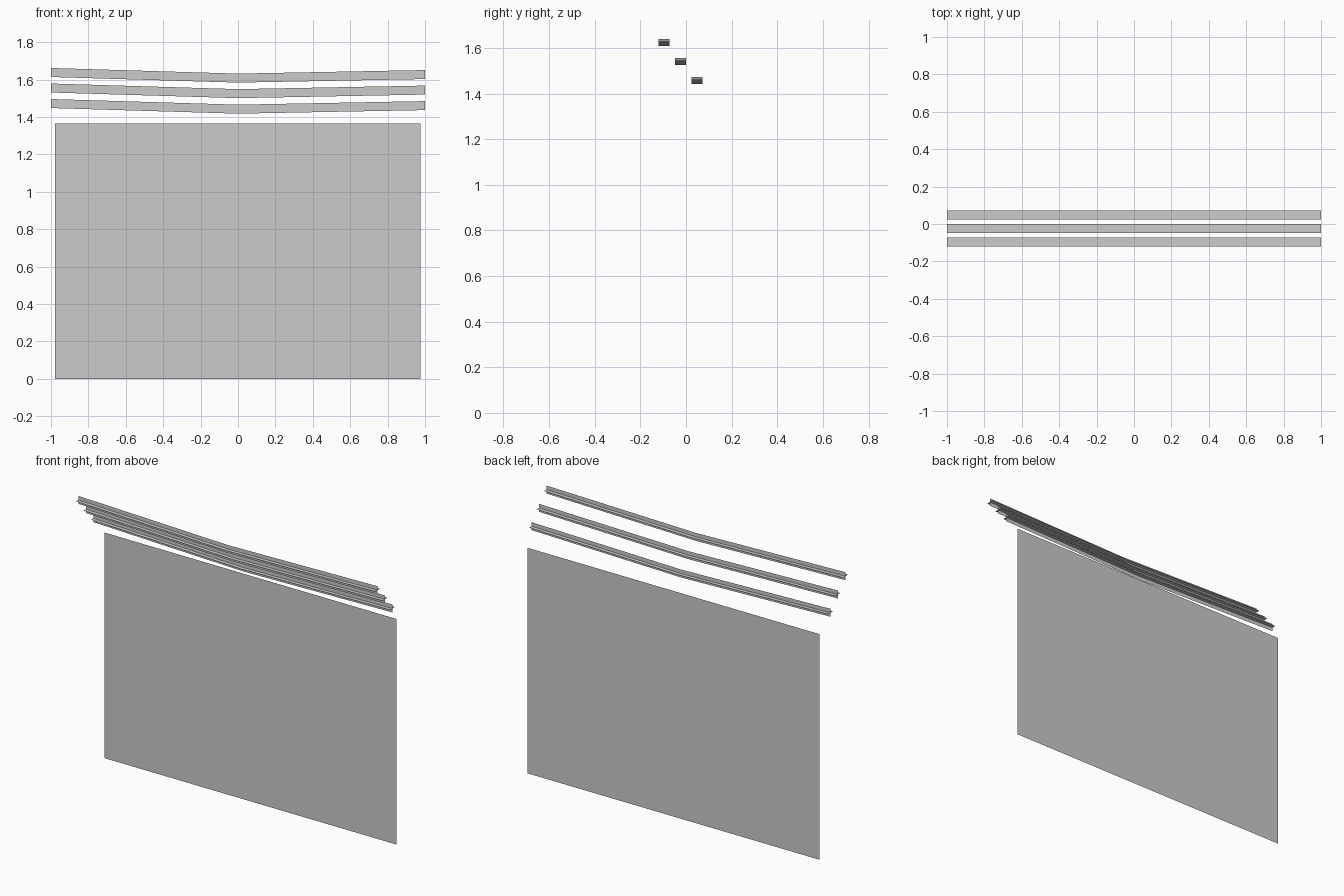
import bpy

if "Cube" in bpy.data.objects:
    bpy.data.objects.remove(bpy.data.objects["Cube"])

HALF = 0.024  # half width of a wire ribbon


def make_mesh(name, verts, faces):
    mesh = bpy.data.meshes.new(name)
    mesh.from_pydata(verts, [], faces)
    mesh.update()
    obj = bpy.data.objects.new(name, mesh)
    bpy.context.collection.objects.link(obj)
    return obj


def wire_strand(name, y, z):
    """Sagging strand made of an upright and a flat ribbon that cross."""
    path = [(-1, z + 0.030), (0, z), (1, z + 0.019)]
    verts, faces = [], []
    for dy, dz in ((0, HALF), (HALF, 0)):
        base = len(verts)
        for x, pz in path:
            verts += [(x, y - dy, pz - dz), (x, y + dy, pz + dz)]
        for i in (base, base + 2):
            faces.append((i, i + 2, i + 3, i + 1))
    return make_mesh(name, verts, faces)


# Flat fence panel, standing behind the leaning wires
x0, x1, y, top = -0.978, 0.976, 0.12, 1.364
make_mesh("fence_panel",
          [(x0, y, 0), (x1, y, 0), (x1, y, top), (x0, y, top)],
          [(0, 1, 2, 3)])

# Three barbed wire strands stepping forward and up
for i in range(3):
    wire_strand(f"wire_strand_{i + 1}", 0.048 - 0.072 * i, 1.442 + 0.083 * i)
